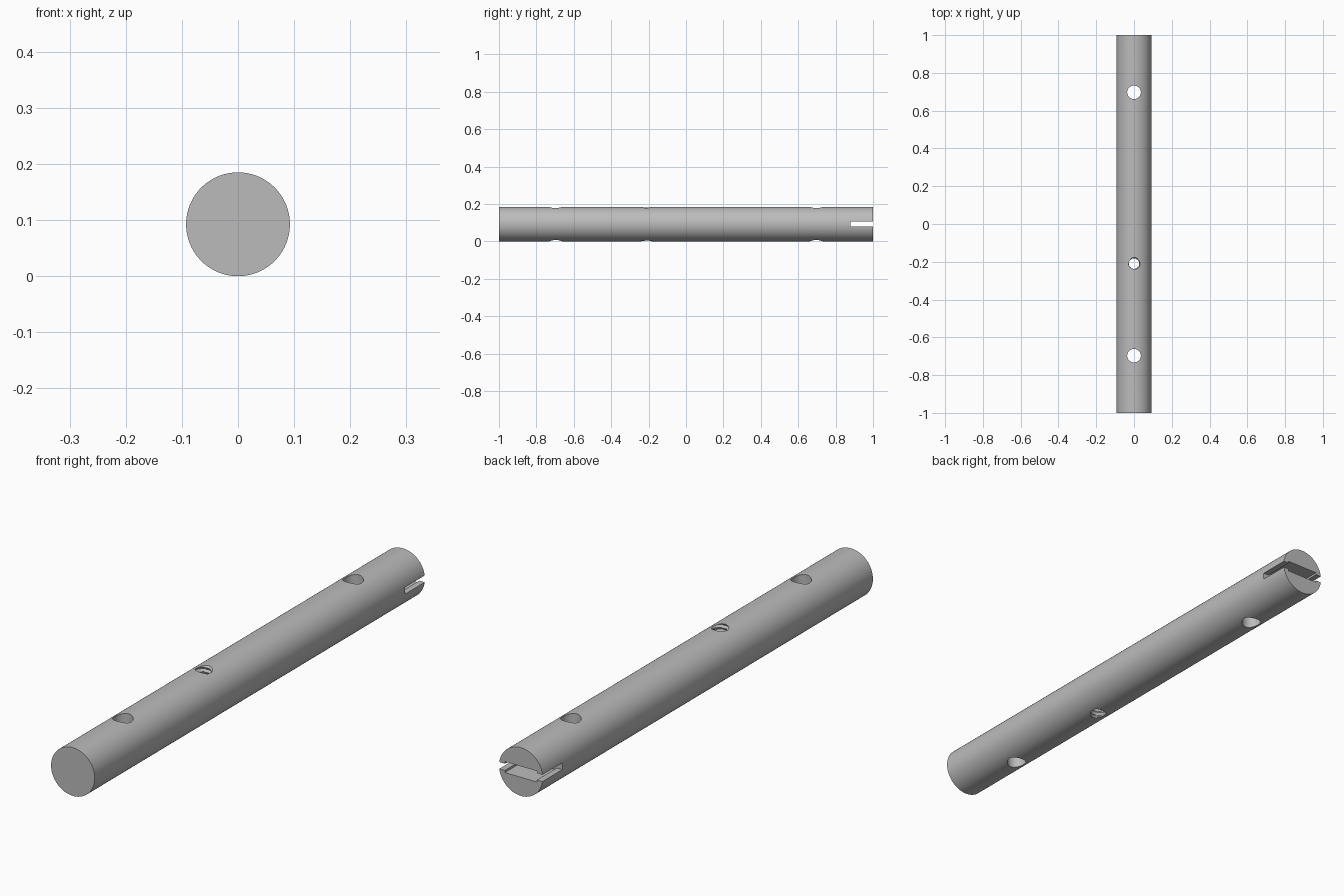
import bpy, bmesh, math
from mathutils import Matrix

cube = bpy.data.objects.get("Cube")
if cube:
    bpy.data.objects.remove(cube, do_unlink=True)

RADIUS = 0.0925
HOLE_RADIUS = 0.036
SLOT_START = 0.88

steel = bpy.data.materials.new("grey_steel")
steel.use_nodes = True
grey = (0.5, 0.5, 0.5, 1)
steel.diffuse_color = grey
steel.node_tree.nodes["Principled BSDF"].inputs["Base Color"].default_value = grey


def make_object(name, bm):
    bmesh.ops.recalc_face_normals(bm, faces=bm.faces)
    mesh = bpy.data.meshes.new(name)
    bm.to_mesh(mesh)
    bm.free()
    mesh.materials.append(steel)
    obj = bpy.data.objects.new(name, mesh)
    bpy.context.collection.objects.link(obj)
    return obj


def cylinder(name, radius, length, segments, matrix):
    bm = bmesh.new()
    bmesh.ops.create_cone(bm, cap_ends=True, segments=segments, radius1=radius,
                          radius2=radius, depth=length, matrix=matrix)
    return make_object(name, bm)


def box(name, size, centre):
    bm = bmesh.new()
    bmesh.ops.create_cube(bm, size=1,
                          matrix=Matrix.Translation(centre) @ Matrix.Diagonal((*size, 1)))
    return make_object(name, bm)


def threaded_cutter(name, y, minor, major, pitch):
    """Vertical cutter whose radius follows a helical V thread."""
    bm = bmesh.new()
    segments, rows_per_turn = 32, 8
    step = pitch / rows_per_turn
    rows = []
    for row in range(int(0.24 / step) + 1):
        ring = []
        for i in range(segments):
            phase = (row / rows_per_turn - i / segments) % 1
            r = minor + (major - minor) * (1 - abs(2 * phase - 1))
            a = math.tau * i / segments
            ring.append(bm.verts.new((r * math.cos(a), y + r * math.sin(a),
                                      row * step - 0.025)))
        rows.append(ring)
    for low, high in zip(rows, rows[1:]):
        for i in range(segments):
            j = (i + 1) % segments
            bm.faces.new((low[i], low[j], high[j]))
            bm.faces.new((low[i], high[j], high[i]))
    bm.faces.new(rows[0])
    bm.faces.new(rows[-1])
    return make_object(name, bm)


# Round shaft lying along y
rod = cylinder("rod", RADIUS, 2, 96,
               Matrix.Translation((0, 0, RADIUS)) @ Matrix.Rotation(math.pi / 2, 4, 'X'))

# Plain cross holes near both ends, and a threaded hole between them
cutters = [cylinder("cross_hole", HOLE_RADIUS, 0.3, 48, Matrix.Translation((0, y, RADIUS)))
           for y in (-0.697, 0.697)]
cutters.append(threaded_cutter("threaded_hole", -0.21, 0.027, 0.034, 0.018))

# End slot: narrow at the sides, with a taller pocket in the middle
slot_length = 1.05 - SLOT_START
slot_centre = (0, SLOT_START + slot_length / 2, RADIUS)
cutters.append(box("end_slot", (0.3, slot_length, 0.026), slot_centre))
cutters.append(box("end_pocket", (0.136, slot_length, 0.042), slot_centre))

bpy.context.view_layer.objects.active = rod
rod.select_set(True)
for cutter in cutters:
    cutter.hide_render = True
    mod = rod.modifiers.new(cutter.name, 'BOOLEAN')
    mod.operation = 'DIFFERENCE'
    mod.solver = 'EXACT'
    mod.object = cutter
    bpy.ops.object.modifier_apply(modifier=mod.name)
for cutter in cutters:
    bpy.data.objects.remove(cutter, do_unlink=True)

bpy.ops.object.shade_smooth_by_angle(angle=math.radians(30))
